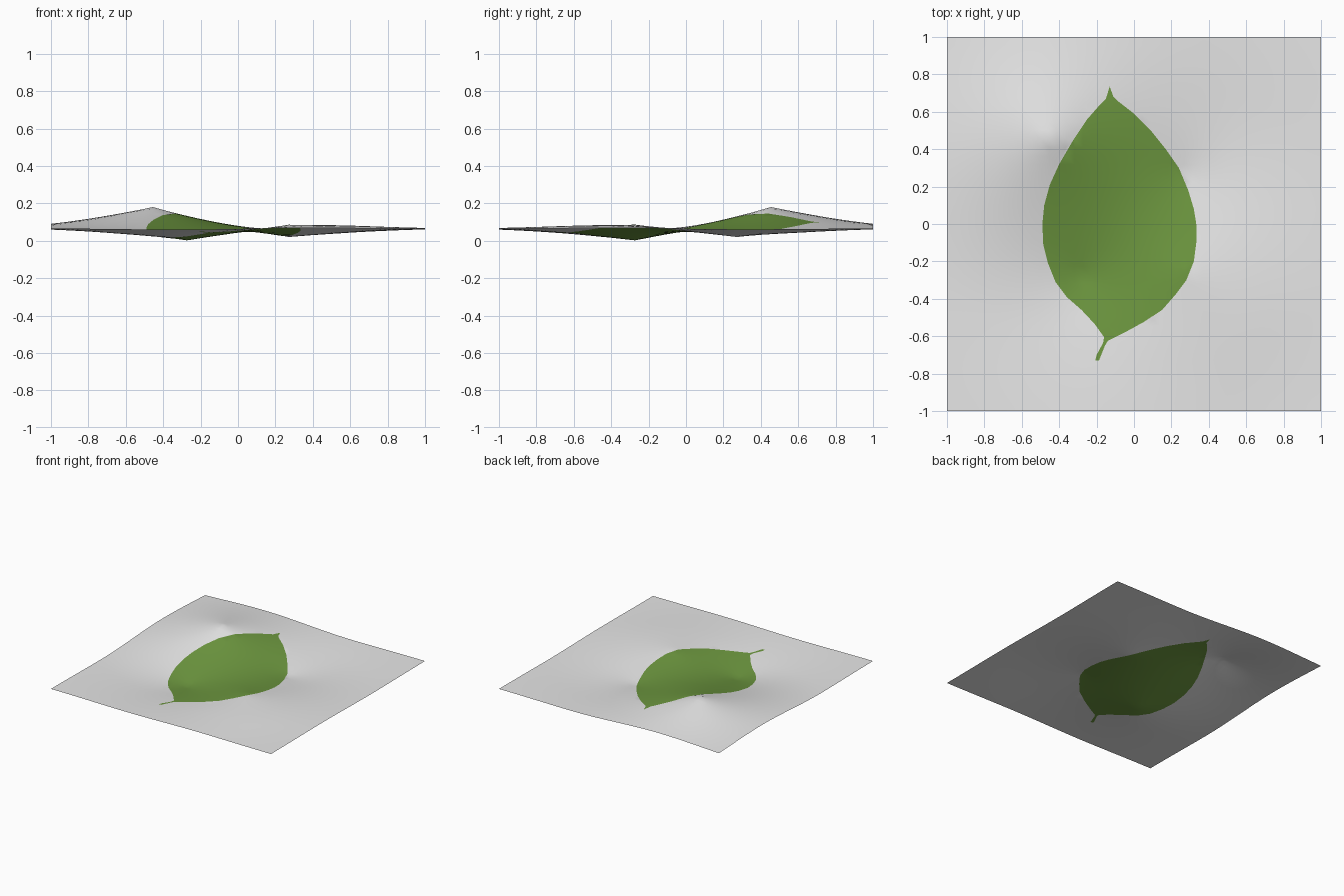
import bpy
from mathutils import Vector
from mathutils.geometry import delaunay_2d_cdt

if "Cube" in bpy.data.objects:
    bpy.data.objects.remove(bpy.data.objects["Cube"])

N = 44            # grid divisions of the sheet
BASE = 0.065      # resting height of the sheet
REACH = 1.0       # radius of each pulled bump

# Bumps: x, y, height relative to the resting level
P = 5 / 11
Q = 3 / 11
BUMPS = [(-P, P, 0.115), (-Q, -Q, -0.063), (Q, Q, -0.045), (Q, -Q, 0.021)]

# Leaf outline with pointed tip and short stalk
LEAF = [(-.13, .735), (-.11, .68), (-.09, .66), (0, .59), (.09, .50), (.17, .40),
        (.24, .30), (.29, .18), (.32, .08), (.333, 0), (.333, -.10), (.32, -.20),
        (.28, -.30), (.22, -.38), (.15, -.46), (.05, -.525), (-.05, -.58),
        (-.14, -.625), (-.155, -.65), (-.187, -.73), (-.207, -.73), (-.20, -.70),
        (-.165, -.635), (-.16, -.605), (-.21, -.535), (-.28, -.46), (-.36, -.39),
        (-.42, -.31), (-.46, -.21), (-.485, -.11), (-.49, 0), (-.48, .10),
        (-.45, .21), (-.40, .32), (-.33, .44), (-.25, .56), (-.18, .64), (-.15, .67)]


def falloff(x, y, bx, by):
    d = ((x - bx) ** 2 + (y - by) ** 2) ** 0.5
    return max(0.0, 1 - d / REACH) ** 2


# Find bump strengths so that the overlapping bumps reach the wanted heights
strength = [b[2] for b in BUMPS]
for _ in range(30):
    for i, (x, y, h) in enumerate(BUMPS):
        strength[i] = h - sum(strength[j] * falloff(x, y, c[0], c[1])
                              for j, c in enumerate(BUMPS) if j != i)


def height(x, y):
    return BASE + sum(s * falloff(x, y, b[0], b[1]) for s, b in zip(strength, BUMPS))


def in_leaf(x, y):
    inside = False
    for (x1, y1), (x2, y2) in zip(LEAF, LEAF[1:] + LEAF[:1]):
        if (y1 > y) != (y2 > y) and x < x1 + (y - y1) * (x2 - x1) / (y2 - y1):
            inside = not inside
    return inside


def material(name, rgb):
    m = bpy.data.materials.new(name)
    m.diffuse_color = (*rgb, 1)
    m.use_nodes = True
    m.node_tree.nodes["Principled BSDF"].inputs["Base Color"].default_value = m.diffuse_color
    return m


# Flat grid with the leaf outline cut into it
n = len(LEAF)
points = [Vector(p) for p in LEAF]
points += [Vector((-1 + 2 * i / N, -1 + 2 * j / N)) for i in range(N + 1) for j in range(N + 1)]
edges = [(i, (i + 1) % n) for i in range(n)]
flat, _, tris = delaunay_2d_cdt(points, edges, [], 0, 1e-5)[:3]

# Keep every triangle facing up
faces = []
for t in tris:
    a, b, c = (flat[i] for i in t)
    area = (b - a).cross(c - a)
    if abs(area) > 1e-9:
        faces.append(list(t) if area > 0 else list(reversed(t)))

# Raise to the wavy surface
mesh = bpy.data.meshes.new("leaf_sheet")
mesh.from_pydata([(v.x, v.y, height(v.x, v.y)) for v in flat], [], faces)
mesh.materials.append(material("pale_grey", (0.8, 0.8, 0.8)))
mesh.materials.append(material("leaf_green", (0.155, 0.315, 0.051)))

# Faces inside the outline are the leaf
for p in mesh.polygons:
    p.use_smooth = True
    p.material_index = int(in_leaf(p.center.x, p.center.y))
mesh.update()

sheet = bpy.data.objects.new("leaf_sheet", mesh)
bpy.context.collection.objects.link(sheet)
